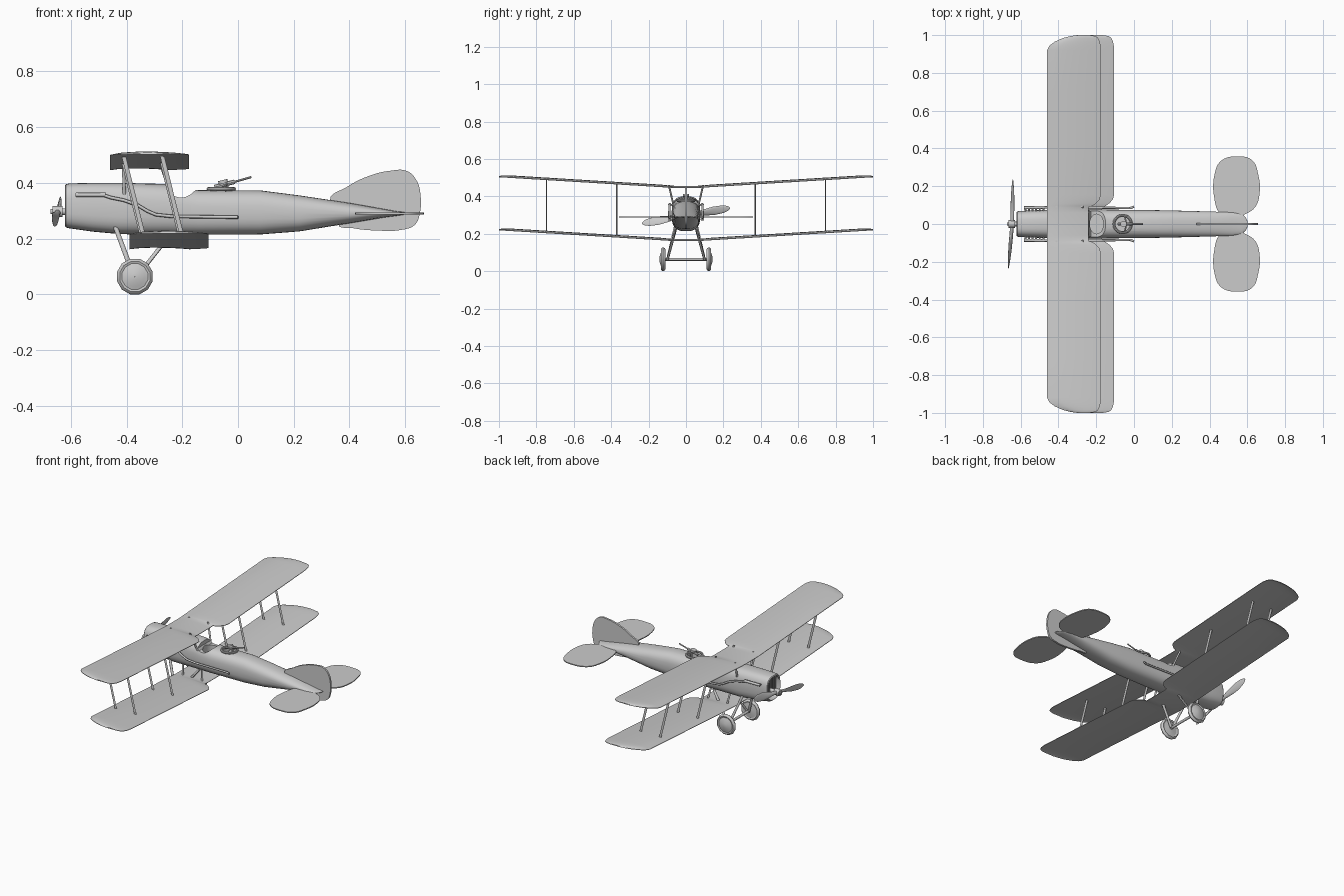
import bpy, bmesh, math
from mathutils import Vector

if "Cube" in bpy.data.objects:
    bpy.data.objects.remove(bpy.data.objects["Cube"])


def finish(ob, angle=35):
    bpy.ops.object.select_all(action='DESELECT')
    ob.select_set(True)
    bpy.context.view_layer.objects.active = ob
    bpy.ops.object.convert(target='MESH')   # applies modifiers and curves
    ob = bpy.context.object
    bpy.ops.object.shade_smooth_by_angle(angle=math.radians(angle))
    return ob


def loft(name, rings, angle=35, closed=False, smooth=True):
    """Skin a list of equal-length rings; cap the ends unless closed."""
    bm = bmesh.new()
    vs = [[bm.verts.new(p) for p in r] for r in rings]
    n = len(vs[0])
    for i in range(len(vs) if closed else len(vs) - 1):
        a, b = vs[i], vs[(i + 1) % len(vs)]
        for j in range(n):
            bm.faces.new((a[j], a[(j + 1) % n], b[(j + 1) % n], b[j]))
    if not closed:
        bm.faces.new(vs[0])
        bm.faces.new(vs[-1])
    bmesh.ops.recalc_face_normals(bm, faces=bm.faces)
    me = bpy.data.meshes.new(name)
    bm.to_mesh(me)
    bm.free()
    ob = bpy.data.objects.new(name, me)
    bpy.context.collection.objects.link(ob)
    return finish(ob, angle) if smooth else ob


def strut(name, p, q, rx=.008, ry=.003, n=8):
    ang = [2 * math.pi * k / n for k in range(n)]
    return loft(name, [[(c[0] + rx * math.cos(t), c[1] + ry * math.sin(t), c[2])
                        for t in ang] for c in (p, q)], 50)


def rod(name, p, q, r, n=12):
    p, q = Vector(p), Vector(q)
    bpy.ops.mesh.primitive_cylinder_add(vertices=n, radius=r, depth=(q - p).length, location=(p + q) / 2)
    ob = bpy.context.object
    ob.name = name
    ob.rotation_euler = (q - p).to_track_quat('Z', 'Y').to_euler()
    return finish(ob, 40)


def section(x, zb, zt, w, e=2.7, n=32):
    ring = []
    for k in range(n):
        t = 2 * math.pi * k / n
        c, s = math.cos(t), math.sin(t)
        ring.append((x, w * math.copysign(abs(c) ** (2 / e), c),
                     (zb + zt) / 2 + (zt - zb) / 2 * math.copysign(abs(s) ** (2 / e), s)))
    return ring


# fuselage with recessed nose, flattening into a wide thin tail
fuselage = loft("fuselage", [section(*s) for s in [
    (-.592, .252, .383, .056, 3), (-.615, .250, .385, .058, 3), (-.621, .245, .390, .063, 3),
    (-.617, .240, .395, .067, 3), (-.605, .237, .398, .069, 3), (-.52, .225, .400, .073, 3),
    (-.42, .216, .400, .076, 3), (-.26, .214, .396, .077), (-.22, .214, .385, .077),
    (-.14, .214, .374, .076), (.08, .215, .373, .074), (.22, .226, .355, .071), (.40, .255, .328, .066, 2.4),
    (.52, .275, .307, .062, 2.2), (.57, .282, .298, .053, 2), (.592, .285, .296, .035, 2), (.602, .288, .294, .012, 2)]],
    smooth=False)


def ellipse(name, x, rx, ry, z0, z1):
    r = [(x + rx * math.cos(t * math.pi / 14), ry * math.sin(t * math.pi / 14)) for t in range(28)]
    return loft(name, [[(a, b, z) for a, b in r] for z in (z0, z1)], smooth=False)


# cockpit dip and the two crew openings
dip = [(-.238 + a, b) for a, b in [(0, .45), (0, .365), (.01, .352), (.03, .347), (.05, .349), (.07, .36), (.09, .378), (.1, .45)]]
cutters = [loft("dip_cutter", [[(x, y, z) for x, z in dip] for y in (-.2, .2)], smooth=False),
           ellipse("pilot_cutter", -.198, .036, .052, .28, .5), ellipse("gunner_cutter", -.06, .038, .038, .28, .5)]
for c in cutters:
    m = fuselage.modifiers.new("cut", 'BOOLEAN')
    m.operation, m.object, m.solver = 'DIFFERENCE', c, 'EXACT'
    c.hide_render = True
finish(fuselage)
for c in cutters:
    bpy.data.objects.remove(c)

# radiator slats
for k in range(-3, 4):
    rod("radiator_slat", (-.598, k * .015, .262), (-.598, k * .015, .373), .003, 6)


def dihedral(y):
    return .057 * max(0, abs(y) - .07) / .93


def wing(name, dx, z):
    half = [(.06, -.46, -.24), (.09, -.46, -.24), (.095, -.46, -.22), (.11, -.46, -.2), (.13, -.46, -.182),
            (.155, -.46, -.175), (.4, -.46, -.175), (.7, -.46, -.175), (.92, -.46, -.175), (.945, -.447, -.177),
            (.965, -.42, -.181), (.985, -.375, -.19), (.995, -.335, -.205), (1, -.30, -.235)]
    full = [(-y, a, b) for y, a, b in reversed(half)] + half
    rings = []
    for y, a, b in full:
        us = [k / 8 for k in range(9)]
        c = b - a
        top = [(a + dx + u * c, y, z + dihedral(y) + .12 * c * u ** .7 * (1 - u) + .0015) for u in us]
        low = [(p[0], y, p[2] - .003 - .006 * (1 - u) * u ** .5) for u, p in zip(us, top)]
        rings.append(top + low[::-1])
    return loft(name, rings, 40)


wing("upper_wing", 0, .447)
wing("lower_wing", .07, .163)


def plate(name, pts, th):
    cu = bpy.data.curves.new(name, 'CURVE')
    cu.dimensions, cu.fill_mode, cu.extrude, cu.resolution_u = '2D', 'BOTH', th, 5
    sp = cu.splines.new('BEZIER')
    sp.bezier_points.add(len(pts) - 1)
    for b, p in zip(sp.bezier_points, pts):
        b.co = (*p, 0)
        b.handle_left_type = b.handle_right_type = 'AUTO'
    sp.use_cyclic_u = True
    ob = bpy.data.objects.new(name, cu)
    bpy.context.collection.objects.link(ob)
    return ob


# tail fin with rudder
fin = plate("tail_fin", [(.33, .335), (.39, .385), (.47, .425), (.55, .444), (.605, .443), (.64, .41), (.655, .355),
                         (.652, .29), (.635, .25), (.59, .232), (.5, .229), (.41, .238), (.36, .252), (.45, .29)], .006)
fin.rotation_euler.x = math.pi / 2
finish(fin)


def pipe(name, pts, r):
    cu = bpy.data.curves.new(name, 'CURVE')
    cu.dimensions, cu.bevel_depth, cu.bevel_resolution, cu.use_fill_caps = '3D', r, 2, True
    sp = cu.splines.new('POLY')
    sp.points.add(len(pts) - 1)
    for b, p in zip(sp.points, pts):
        b.co = (*p, 1)
    ob = bpy.data.objects.new(name, cu)
    bpy.context.collection.objects.link(ob)
    return finish(ob, 50)


def lathe_y(name, prof, c, n, s):
    """Closed profile of (radius, offset) revolved about the y axis at c."""
    return loft(name, [[(c[0] + r * math.cos(t), c[1] + s * o, c[2] + r * math.sin(t)) for r, o in prof]
                       for t in [2 * math.pi * (k + .5) / n for k in range(n)]], 40, closed=True)


for s in (-1, 1):
    # tailplane half
    t = plate("tailplane", [(.428, s * .27), (.462, s * .335), (.55, s * .358), (.625, s * .338), (.658, s * .26),
                            (.664, s * .155), (.642, s * .09), (.585, s * .05), (.5, s * .02), (.45, s * .06),
                            (.428, s * .12)], .003)
    t.location.z = .29
    finish(t)
    # interplane struts
    for y in (.37, .745):
        for x in (-.41, -.272):
            d = dihedral(y)
            strut("wing_strut", (x, s * y, .455 + d), (x + .07, s * y, .172 + d))
    # centre struts above and below the fuselage
    strut("cabane_strut", (-.41, s * .092, .46), (-.408, s * .066, .35), .006, .005)
    strut("cabane_strut", (-.275, s * .092, .462), (-.238, s * .066, .35), .006, .005)
    for x in (-.34, -.205):
        strut("belly_strut", (x, s * .07, .17), (x - .01, s * .055, .235), .006, .005)
    # landing gear legs and wheels
    strut("gear_leg", (-.443, s * .055, .25), (-.372, s * .1, .06), .009, .007)
    strut("gear_leg", (-.235, s * .055, .225), (-.365, s * .1, .06), .009, .007)
    wc = (-.37, s * .122, .064)
    lathe_y("tyre", [(.048, -.009), (.056, -.012), (.063, -.007), (.066, 0), (.063, .007), (.056, .012), (.048, .009)], wc, 12, s)
    lathe_y("wheel_disc", [(.001, -.014), (.05, -.008), (.05, .008), (.035, .013), (.012, .02), (.001, .02)], wc, 24, s)
    # exhaust manifold, stubs and long pipe
    pipe("exhaust_manifold", [(-.582, s * .086, .357), (-.475, s * .088, .357)], .008)
    for k in range(6):
        x = -.575 + k * .019
        rod("exhaust_stub", (x, s * .06, .352), (x, s * .086, .357), .005, 8)
    pipe("exhaust_pipe", [(-.48, s * .088, .355), (-.455, s * .088, .347), (-.41, s * .088, .338), (-.36, s * .089, .32),
                          (-.325, s * .089, .299), (-.295, s * .089, .286), (-.24, s * .088, .28), (-.02, s * .084, .277),
                          (0, s * .092, .277)], .006)
    # propeller blade: (radius, half chord, half thickness, twist)
    a = math.radians(10)
    d, e = Vector((0, s * math.cos(a), s * math.sin(a))), Vector((0, -math.sin(a), math.cos(a)))
    rings = []
    for r, c, h, tw in [(.0, .01, .01, 50), (.05, .012, .008, 40), (.1, .019, .005, 28), (.15, .024, .004, 20),
                        (.2, .021, .003, 14), (.225, .014, .002, 12), (.238, .004, .001, 10)]:
        lean = .004 * r / .24 if s > 0 else -.02 * r / .24
        w = math.radians(tw) * s
        u = e * math.cos(w) + Vector((math.sin(w), 0, 0))
        v = Vector((math.cos(w), 0, 0)) - e * math.sin(w)
        o = Vector((-.645 + lean, 0, .297)) + d * r
        rings.append([o + u * c * math.cos(q * math.pi / 6) + v * h * math.sin(q * math.pi / 6) for q in range(12)])
    loft("propeller_blade", rings, 50)

# axle and propeller hub
rod("axle", (-.37, -.135, .064), (-.37, .135, .064), .008)
rod("propeller_shaft", (-.64, 0, .297), (-.58, 0, .297), .012, 16)
rod("propeller_hub", (-.665, 0, .297), (-.63, 0, .297), .02, 16)
rod("hub_cap", (-.672, 0, .297), (-.66, 0, .297), .009, 12)

# rear gun on its ring mount
bpy.ops.mesh.primitive_torus_add(major_radius=.046, minor_radius=.007, major_segments=32, minor_segments=8, location=(-.06, 0, .378))
bpy.context.object.name = "gun_ring"
finish(bpy.context.object)
rod("gun_post", (-.04, 0, .36), (-.04, 0, .4), .006, 8)
rod("gun_body", (-.085, 0, .385), (-.012, 0, .404), .008, 8)
rod("gun_barrel", (-.015, 0, .403), (.048, 0, .421), .004, 8)
rod("gun_drum", (-.052, 0, .398), (-.055, 0, .41), .017, 16)
for s in (-1, 1):
    rod("gun_arm", (-.05, s * .044, .38), (-.04, 0, .398), .004, 8)
